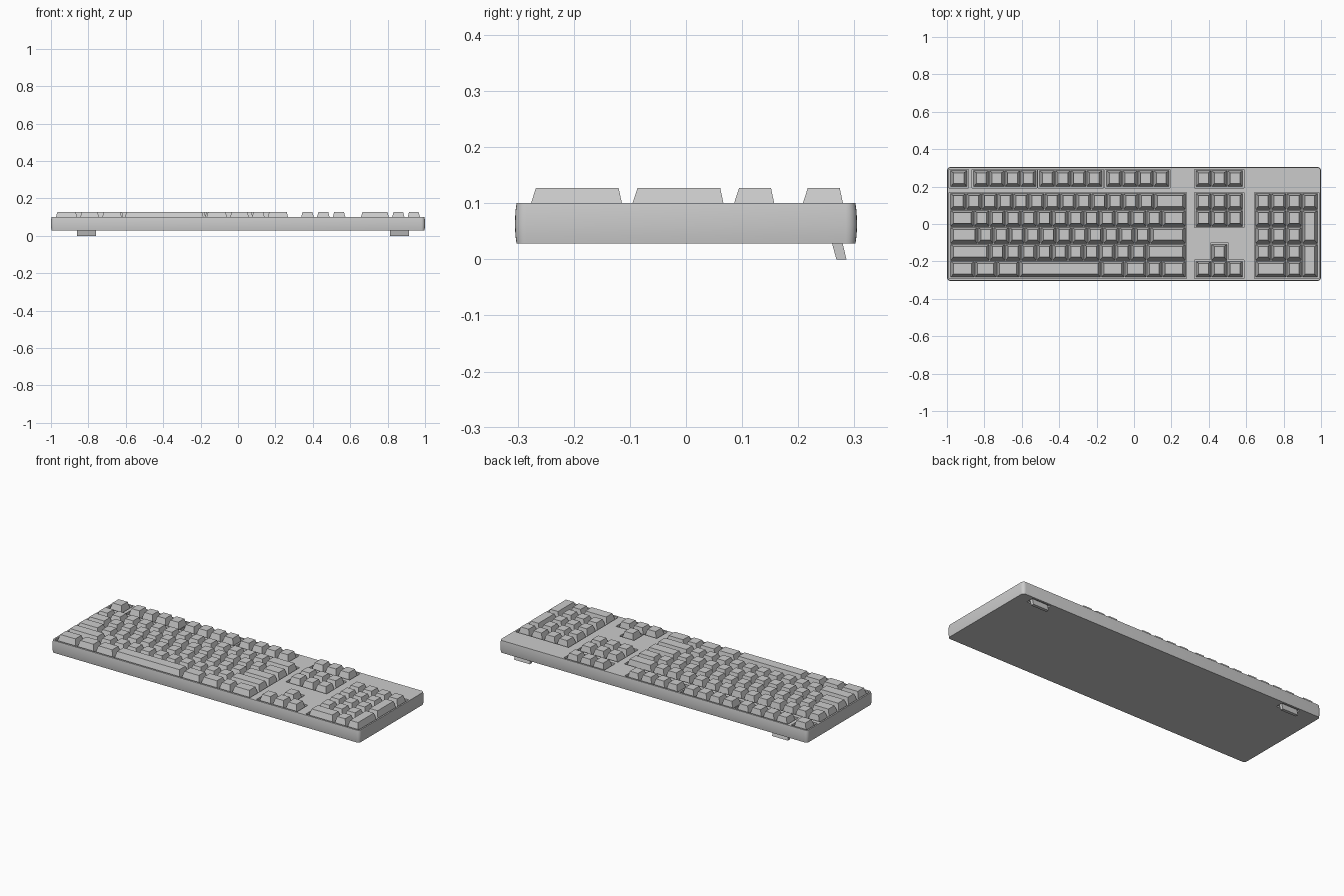
import bpy, bmesh, math

if "Cube" in bpy.data.objects:
    bpy.data.objects.remove(bpy.data.objects["Cube"])

U = 0.0839                      # one key width
PITCH = 0.0905                  # row spacing
ROWS = [-0.242 + PITCH * i for i in range(5)]
FROW = 0.2425
FLOOR, DECK, TOP = 0.074, 0.1, 0.127


def finish(name, bm, smooth=False):
    bmesh.ops.recalc_face_normals(bm, faces=bm.faces)
    me = bpy.data.meshes.new(name)
    bm.to_mesh(me)
    bm.free()
    ob = bpy.data.objects.new(name, me)
    bpy.context.collection.objects.link(ob)
    bpy.ops.object.select_all(action='DESELECT')
    ob.select_set(True)
    bpy.context.view_layer.objects.active = ob
    if smooth:
        bpy.ops.object.shade_smooth_by_angle(angle=math.radians(40))
    return ob


def loft(bm, rings):
    vs = [[bm.verts.new(p) for p in r] for r in rings]
    n = len(vs[0])
    for a, b in zip(vs, vs[1:]):
        for i in range(n):
            bm.faces.new((a[i], a[(i + 1) % n], b[(i + 1) % n], b[i]))
    bm.faces.new(vs[0][::-1])
    bm.faces.new(vs[-1])


def rect(x0, x1, y0, y1, z):
    return [(x0, y0, z), (x1, y0, z), (x1, y1, z), (x0, y1, z)]


def box(bm, x0, x1, y0, y1, z0, z1):
    loft(bm, [rect(x0, x1, y0, y1, z0), rect(x0, x1, y0, y1, z1)])


def rounded(hx, hy, r, z, seg=5):
    pts = []
    for k, (sx, sy) in enumerate([(1, 1), (-1, 1), (-1, -1), (1, -1)]):
        for i in range(seg + 1):
            a = math.pi / 2 * (k + i / seg)
            pts.append((sx * (hx - r) + r * math.cos(a), sy * (hy - r) + r * math.sin(a), z))
    return pts


def key(bm, x0, x1, yc, tall=1):
    # tapered cap, front wall leaning more than the back
    x0, x1 = x0 + 0.0015, x1 - 0.0015
    y0, y1 = yc - 0.043, yc + 0.043 + (tall - 1) * PITCH
    loft(bm, [rect(x0, x1, y0, y1, FLOOR - 0.001),
              rect(x0 + 0.0145, x1 - 0.0145, y0 + 0.0175, y1 - 0.0115, TOP)])


def row(bm, x, yc, widths, u=U):
    for w in widths:
        key(bm, x, x + w * u, yc)
        x += w * u


# case with softly bowed sides
bm = bmesh.new()
loft(bm, [rounded(1 - d, 0.305 - d, 0.02 - d, z) for d, z in
          ((0.003, 0.028), (0.001, 0.042), (0, 0.062), (0.001, 0.086), (0.003, DECK))])
case = finish("case", bm, True)

# wells for the key groups and pockets for the feet
F_GROUPS = [(-0.859, 4), (-0.506, 4), (-0.148, 4)]
NAV = 0.456 - 1.5 * 0.0845
FEET = (-0.81, 0.864)
bm = bmesh.new()
wells = [(-0.982, 0.276, ROWS[0], ROWS[4]), (-0.982, -0.892, FROW, FROW),
         (NAV, NAV + 0.2535, FROW, FROW), (NAV, NAV + 0.2535, ROWS[3], ROWS[4]),
         (NAV, NAV + 0.2535, ROWS[0], ROWS[0]), (0.649, 0.982, ROWS[0], ROWS[4])]
wells += [(x, x + n * U, FROW, FROW) for x, n in F_GROUPS]
for x0, x1, ya, yb in wells:
    box(bm, x0 - 0.006, x1 + 0.006, ya - 0.049, yb + 0.049, FLOOR, 0.2)
# the up arrow well stops where the lower arrow well begins
box(bm, 0.456 - 0.048, 0.456 + 0.048, ROWS[1] - 0.041, ROWS[1] + 0.049, FLOOR, 0.2)
for x in FEET:
    box(bm, x - 0.06, x + 0.06, 0.245, 0.29, 0, 0.036)
cutter = finish("well_cutter", bm)
cutter.hide_render = True
mod = case.modifiers.new("wells", 'BOOLEAN')
mod.object = cutter
mod.operation = 'DIFFERENCE'
mod.solver = 'EXACT'
bpy.context.view_layer.objects.active = case
bpy.ops.object.modifier_apply(modifier=mod.name)
bpy.data.objects.remove(cutter)

# main typing keys, front row first
bm = bmesh.new()
layout = [[1.55, 1.4, 1.45, 5.2, 1.5, 1.4, 1, 1.5],
          [2.5] + [1] * 10 + [2.5],
          [1.75] + [1] * 11 + [2.25],
          [1.5] + [1] * 12 + [1.5],
          [1] * 13 + [2]]
for y, widths in zip(ROWS, layout):
    row(bm, -0.982, y, widths)
finish("main_keys", bm)

# function row
bm = bmesh.new()
key(bm, -0.982, -0.892, FROW)
for x, n in F_GROUPS:
    row(bm, x, FROW, [1] * n)
finish("function_keys", bm)

# navigation and arrow keys
bm = bmesh.new()
for y in (FROW, ROWS[4], ROWS[3], ROWS[0]):
    row(bm, NAV, y, [1] * 3, 0.0845)
row(bm, NAV + 0.0845, ROWS[1], [1], 0.0845)
finish("navigation_keys", bm)

# number pad with two tall keys on the right
bm = bmesh.new()
P, PX = 0.0832, 0.649
for y, widths in zip(ROWS, [[2, 1], [1] * 3, [1] * 3, [1] * 3, [1] * 4]):
    row(bm, PX, y, widths, P)
for y in (ROWS[0], ROWS[2]):
    key(bm, PX + 3 * P, PX + 4 * P, y, 2)
finish("number_pad_keys", bm)

# leaning flip-out feet
for side, x in zip(("left", "right"), FEET):
    bm = bmesh.new()
    loft(bm, [rect(x - 0.051, x + 0.051, 0.268, 0.286, 0),
              rect(x - 0.051, x + 0.051, 0.258, 0.277, 0.037)])
    finish(side + "_foot", bm)
